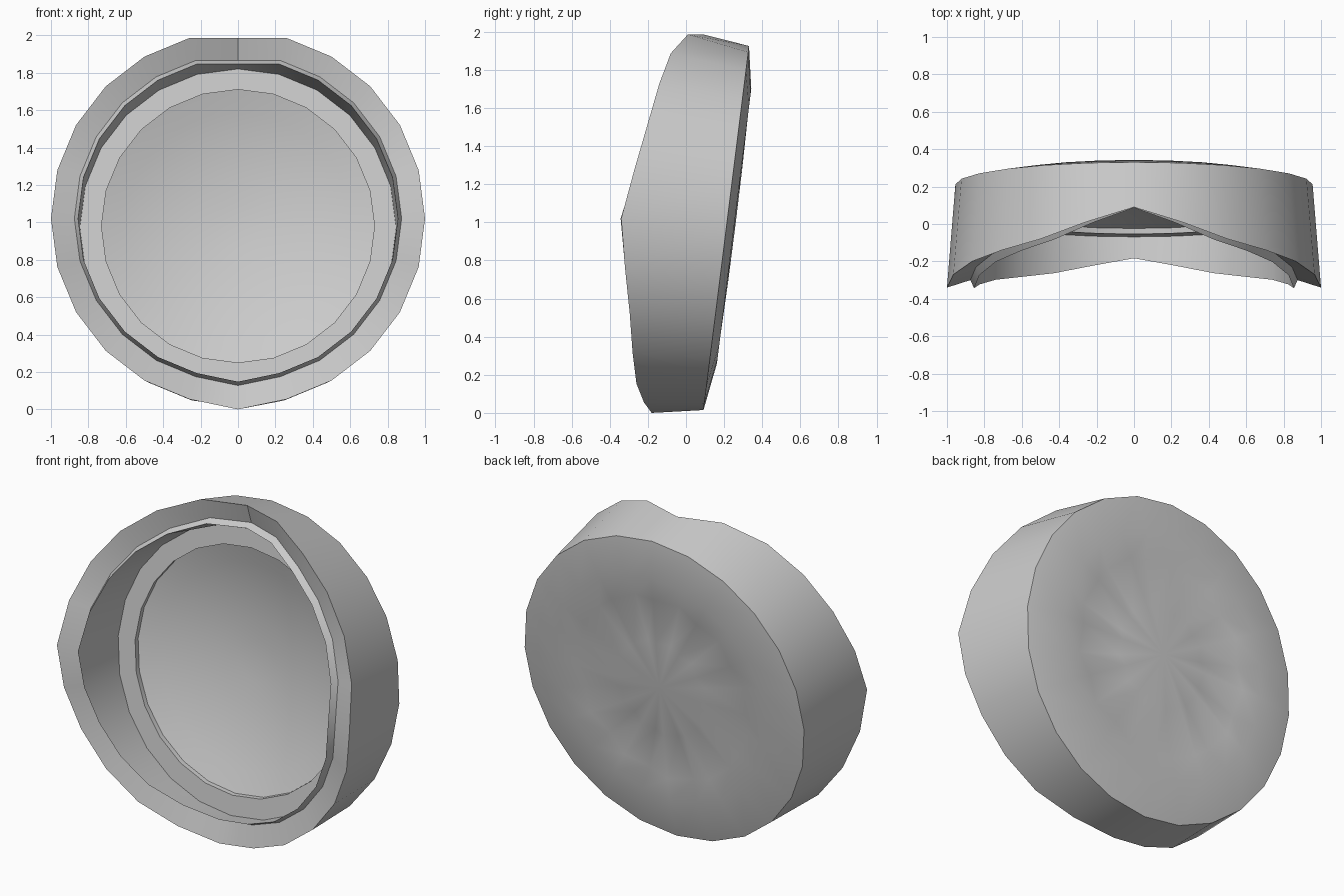
import bpy, bmesh
from math import sin, cos, pi

if "Cube" in bpy.data.objects:
    bpy.data.objects.remove(bpy.data.objects["Cube"])

N = 24            # sides around the ring
TILT = 0.125      # backward lean of the flat planes
# front lip depth, every 15 degrees from top to bottom (mirrored)
LIP = [0.09, 0.01, -0.08, -0.14, -0.20, -0.27, -0.34,
       -0.32, -0.295, -0.28, -0.26, -0.22, -0.18]


def circle(r, zc, y0):
    """Ring lying on a plane that leans back towards the top."""
    pts = []
    for i in range(N):
        a = 2 * pi * i / N
        z = zc + r * cos(a)
        pts.append((r * sin(a), y0 + TILT * (z - 1), z))
    return pts


def lip(r, dy):
    """Saddle-shaped ring with a flattened top and a pointed bottom."""
    pts = []
    for i in range(N):
        a = 2 * pi * i / N
        k = min(i, N - i)
        rr = r * (0.966 if k == 0 else 1.02 if k == 12 else 1)
        pts.append((rr * sin(a), LIP[k] + dy, 1.02 + rr * cos(a)))
    return pts


def spokes(r, y_rib, y_pocket):
    """Ring alternating between raised ribs and sunken pockets."""
    hi, lo = circle(r, 0.98, y_rib), circle(r, 0.98, y_pocket)
    return [hi[i] if i % 2 == 0 else lo[i] for i in range(N)]


def loft(name, rings, hub=None, angle=35):
    bm = bmesh.new()
    loops = [[bm.verts.new(p) for p in ring] for ring in rings]
    for a, b in zip(loops, loops[1:]):
        for i in range(N):
            j = (i + 1) % N
            bm.faces.new((a[i], a[j], b[j], b[i]))
    if hub:
        c = bm.verts.new(hub)
        last = loops[-1]
        for i in range(N):
            bm.faces.new((last[i], last[(i + 1) % N], c))
    bmesh.ops.recalc_face_normals(bm, faces=bm.faces)
    me = bpy.data.meshes.new(name)
    bm.to_mesh(me)
    bm.free()
    ob = bpy.data.objects.new(name, me)
    bpy.context.collection.objects.link(ob)
    bpy.ops.object.select_all(action='DESELECT')
    ob.select_set(True)
    bpy.context.view_layer.objects.active = ob
    bpy.ops.object.shade_smooth_by_angle(angle=angle * pi / 180)
    return ob


# front dish: shallow bowl behind the flat ledge
dish = []
for k in range(6):
    t = 1 - k / 6
    dish.append(circle(0.73 * t, 0.98, 0.07 + 0.13 * (1 - t * t)))

# whole shell: ribbed back, outer band, lip, inner wall, ledge, dish
back = [circle(0.955, 0.97, 0.215), circle(0.72, 0.98, 0.255),
        spokes(0.58, 0.255, 0.21), spokes(0.30, 0.26, 0.225)]
loft("ribbed_back", back, hub=(0, 0.26, 0.99), angle=50)

loft("outer_band", [circle(0.955, 0.97, 0.215), lip(1.0, 0),
                    lip(0.875, 0.04), lip(0.855, -0.003)])

loft("inner_wall", [lip(0.855, -0.003), circle(0.845, 0.975, 0.04)])

loft("flat_ledge", [circle(0.845, 0.975, 0.04), circle(0.73, 0.98, 0.04),
                    circle(0.73, 0.98, 0.07)])

loft("front_dish", dish, hub=(0, 0.20, 0.98))
